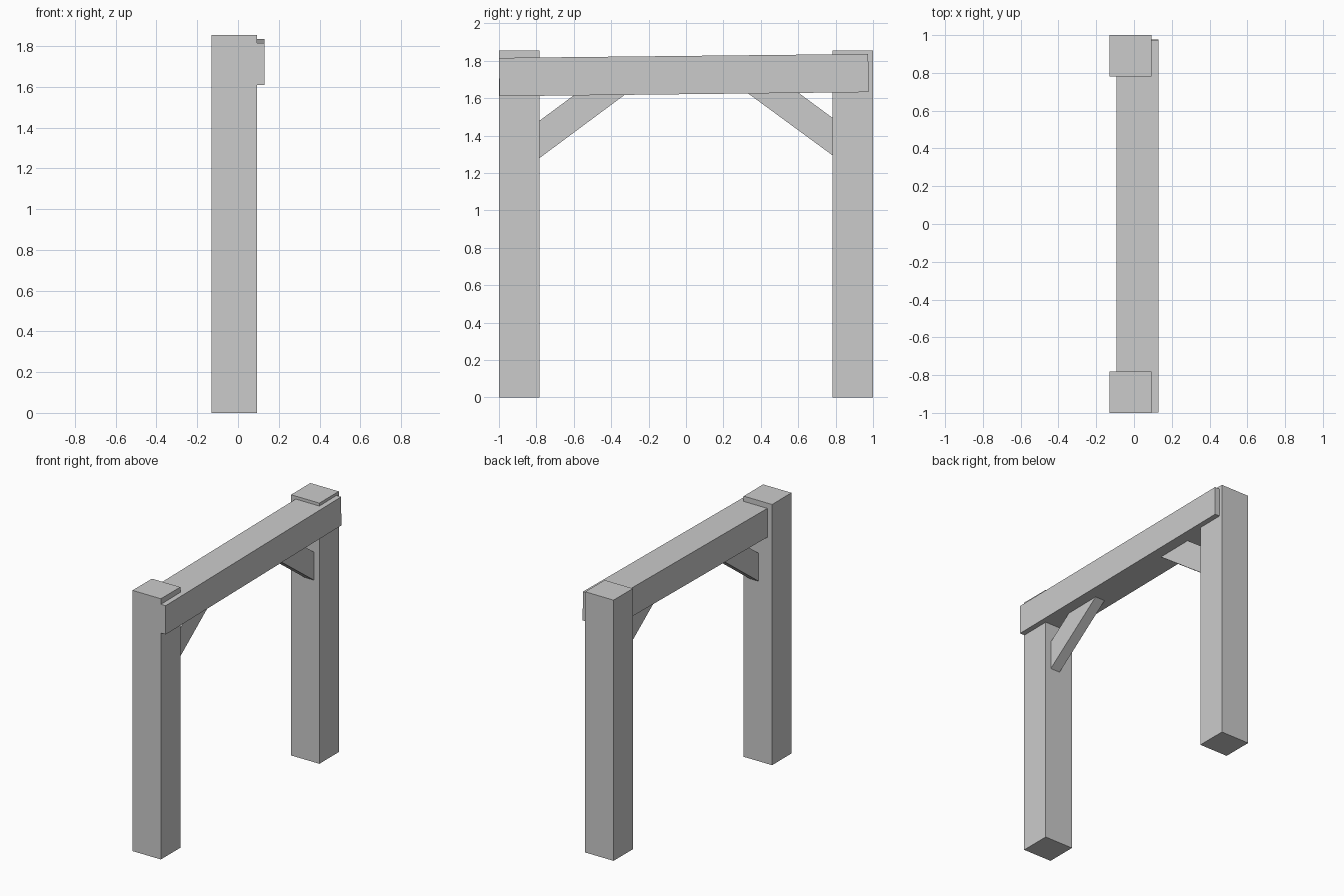
import bpy, bmesh

if "Cube" in bpy.data.objects:
    bpy.data.objects.remove(bpy.data.objects["Cube"])

def prism(name, profile, x0, x1):
    """Extrude a (y, z) side profile from x0 to x1."""
    bm = bmesh.new()
    face = bm.faces.new([bm.verts.new((x0, y, z)) for y, z in profile])
    ext = bmesh.ops.extrude_face_region(bm, geom=[face])["geom"]
    verts = [v for v in ext if isinstance(v, bmesh.types.BMVert)]
    bmesh.ops.translate(bm, verts=verts, vec=(x1 - x0, 0, 0))
    bmesh.ops.recalc_face_normals(bm, faces=bm.faces)
    mesh = bpy.data.meshes.new(name)
    bm.to_mesh(mesh)
    bm.free()
    obj = bpy.data.objects.new(name, mesh)
    bpy.context.collection.objects.link(obj)
    return obj

for side, label, lift in ((-1, "front", 0.0), (1, "back", 0.015)):
    # Square upright post
    post = [(side * 1.0, 0), (side * 0.782, 0), (side * 0.782, 1.855), (side * 1.0, 1.855)]
    prism(label + "_post", post, -0.13, 0.093)

    # Diagonal brace, ends buried in the post and the beam
    brace = [(side * 0.80, 1.267 + lift), (side * 0.80, 1.467 + lift),
             (side * 0.59, 1.622 + lift), (side * 0.322, 1.622 + lift * 0.7)]
    prism(label + "_brace", brace, -0.025, 0.05)

# Slightly tilted cross beam, notched through both posts
beam = [(-0.998, 1.61), (0.976, 1.632), (0.974, 1.836), (-0.999, 1.815)]
prism("cross_beam", beam, -0.093, 0.13)
